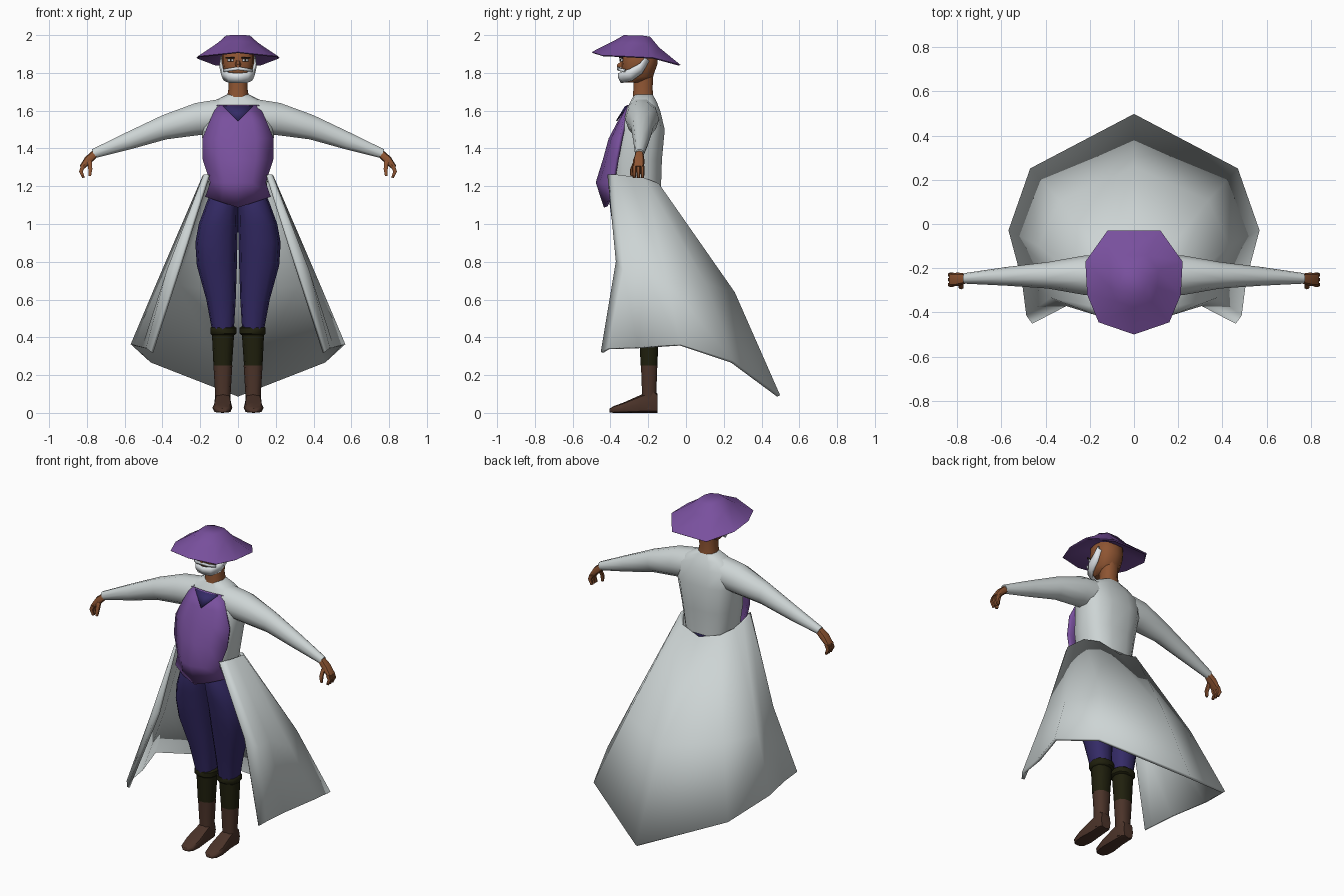
import bpy, bmesh, math
from mathutils import Vector as V


def mat(name, r, g, b):
    m = bpy.data.materials.new(name)
    m.diffuse_color = (r, g, b, 1)
    return m


WHITE = mat("coat white", .61, .66, .66)
PURPLE = mat("purple", .19, .08, .34)
NAVY = mat("navy", .035, .024, .135)
SKIN = mat("skin", .27, .09, .032)
BOOT = mat("boot brown", .07, .033, .022)
OLIVE = mat("dark olive", .014, .014, .004)
BEARD = mat("beard white", .78, .82, .85)
DARK = mat("brow dark", .02, .012, .01)


def make(name, verts, faces, material, mirror=False, thick=0, angle=50):
    """Mesh object with consistent normals, optional x mirror and thickness."""
    bm = bmesh.new()
    vs = [bm.verts.new(v) for v in verts]
    for f in faces:
        bm.faces.new([vs[i] for i in f])
    bmesh.ops.recalc_face_normals(bm, faces=bm.faces)
    me = bpy.data.meshes.new(name)
    bm.to_mesh(me)
    bm.free()
    me.materials.append(material)
    me.polygons.foreach_set("use_smooth", [True] * len(me.polygons))
    me.set_sharp_from_angle(angle=math.radians(angle))
    ob = bpy.data.objects.new(name, me)
    bpy.context.collection.objects.link(ob)
    if mirror:
        ob.modifiers.new("mirror", "MIRROR")
    if thick:
        s = ob.modifiers.new("thickness", "SOLIDIFY")
        s.thickness, s.offset = thick, 0
    return ob


def grid(rows, closed=False, caps=False):
    n, k = len(rows[0]), len(rows)
    verts = [p for r in rows for p in r]
    faces = [(i*n + j, i*n + (j+1) % n, (i+1)*n + (j+1) % n, (i+1)*n + j)
             for i in range(k-1) for j in range(n if closed else n-1)]
    if caps:
        faces += [tuple(range(n)), tuple(range((k-1)*n, k*n))]
    return verts, faces


def tube(name, secs, material, n=10, mirror=False, p=.8):
    """Loft of rounded sections (centre, u, v)."""
    def sp(t):
        return math.copysign(abs(t)**p, t) if abs(t) > 1e-6 else 0
    rows = [[V(c) + V(u)*sp(math.cos(2*math.pi*j/n)) + V(v)*sp(math.sin(2*math.pi*j/n))
             for j in range(n)] for c, u, v in secs]
    return make(name, *grid(rows, True, True), material, mirror)


def level(z, x0, x1, y0, y1):
    return ((x0+x1)/2, (y0+y1)/2, z), ((x1-x0)/2, 0, 0), (0, (y1-y0)/2, 0)


def upright(y, x0, x1, z0, z1):
    return ((x0+x1)/2, y, (z0+z1)/2), ((x1-x0)/2, 0, 0), (0, 0, (z1-z0)/2)


def limb(x, y, z, ry, h, tilt):
    return (x, y, z), (0, ry, 0), (h*math.sin(tilt), 0, h*math.cos(tilt))


# coat torso
tube("coat_body", [level(z, -x, x, a, b) for z, x, a, b in (
    (1.19, .15, -.40, -.13), (1.34, .175, -.40, -.125), (1.5, .195, -.37, -.11),
    (1.6, .195, -.32, -.135), (1.65, .13, -.295, -.155), (1.685, .06, -.275, -.175))],
    WHITE, 14, p=.75)

# sleeves
tube("sleeve", [limb(*a) for a in (
    (.10, -.235, 1.57, .09, .095, 0), (.22, -.232, 1.555, .09, .09, .05),
    (.39, -.232, 1.512, .06, .068, .15), (.58, -.237, 1.44, .042, .048, .3),
    (.765, -.246, 1.372, .024, .026, .4))], WHITE, 10, True, 1)

# coat skirt: columns from the front edge to the middle of the back
cols = [[(.155, -.41, 1.26), (.30, -.365, .80), (.455, -.445, .32)],
        [(.175, -.37, 1.26), (.37, -.33, .75), (.48, -.41, .34)],
        [(.18, -.30, 1.25), (.365, -.22, .75), (.50, -.25, .345)],
        [(.182, -.22, 1.24), (.425, -.10, .68), (.56, -.03, .36)],
        [(.13, -.15, 1.21), (.33, .10, .68), (.465, .245, .27)],
        [(0, -.135, 1.17), (0, .25, .635), (0, .49, .09)]]
make("coat_skirt", *grid(cols), WHITE, True, .018)

# vest: rows of (z centre, z edge, x edge, y centre, y edge)
rows = [[(u*x, yc + (ye-yc)*u*u, zc + (ze-zc)*abs(u)) for u in (-1, -.5, 0, .5, 1)]
        for zc, ze, x, yc, ye in (
            (1.625, 1.625, .11, -.305, -.295), (1.54, 1.54, .148, -.352, -.325),
            (1.45, 1.45, .185, -.40, -.345), (1.34, 1.34, .182, -.43, -.365),
            (1.22, 1.22, .142, -.468, -.385), (1.09, 1.145, .168, -.425, -.37))]
make("vest", *grid(rows), PURPLE, thick=.02)

# shirt triangle at the collar
make("shirt_collar", [(-.08, -.312, 1.624), (0, -.32, 1.624), (.08, -.312, 1.624),
                      (0, -.368, 1.545)], [(0, 1, 3), (1, 2, 3)], NAVY, thick=.006)

# trousers
tube("trouser_leg", [level(*a) for a in (
    (1.2, 0, .13, -.38, -.15), (1.11, 0, .168, -.405, -.135), (1.0, 0, .208, -.39, -.12),
    (.9, .003, .226, -.37, -.115), (.78, .006, .218, -.345, -.115),
    (.6, .012, .168, -.295, -.13), (.44, .022, .138, -.262, -.14))], NAVY, 12, True)

# boots
tube("boot_cuff", [level(*a) for a in (
    (.412, .018, .138, -.255, -.14), (.42, .008, .146, -.265, -.13),
    (.45, .008, .146, -.265, -.13), (.458, .018, .138, -.255, -.14))], OLIVE, 10, True)
tube("boot_top", [level(*a) for a in (
    (.25, .032, .13, -.242, -.15), (.42, .02, .138, -.25, -.142))], OLIVE, 10, True)
tube("boot_shaft", [level(*a) for a in (
    (.02, .042, .122, -.235, -.155), (.12, .038, .122, -.235, -.155),
    (.25, .03, .13, -.24, -.15))], BOOT, 10, True)
tube("boot_foot", [upright(*a) for a in (
    (-.15, .05, .118, 0, .10), (-.17, .04, .125, 0, .12), (-.24, .036, .125, 0, .095),
    (-.33, .03, .135, 0, .055), (-.385, .04, .125, 0, .035), (-.405, .06, .105, .003, .022))],
    BOOT, 8, True, .6)

# hands
tube("palm", [limb(*a) for a in (
    (.75, -.246, 1.378, .02, .022, .4), (.795, -.25, 1.338, .03, .022, .7),
    (.825, -.252, 1.30, .03, .015, 1.1))], SKIN, 8, True)
for i in range(3):
    y = -.23 - .022*i
    tube("finger", [limb(*a) for a in (
        (.82, y, 1.305, .011, .013, 1.2), (.832, y, 1.278, .011, .011, 1.6),
        (.818, y, 1.245, .008, .008, 1.9))], SKIN, 6, True)
tube("thumb", [limb(*a) for a in (
    (.785, -.265, 1.335, .012, .014, 1.3), (.782, -.285, 1.29, .011, .012, 1.5),
    (.785, -.288, 1.255, .007, .008, 1.6))], SKIN, 6, True)

# head, neck and nose
tube("neck", [level(z, -x, x, a, b) for z, x, a, b in (
    (1.66, .06, -.285, -.17), (1.72, .05, -.28, -.175), (1.80, .05, -.28, -.17))], SKIN, 10)
tube("head", [level(z, -x, x, a, b) for z, x, a, b in (
    (1.748, .045, -.32, -.22), (1.78, .072, -.338, -.175), (1.85, .085, -.343, -.15),
    (1.92, .085, -.335, -.15), (1.955, .05, -.30, -.19))], SKIN, 12)
tube("nose", [upright(*a) for a in (
    (-.33, -.018, .018, 1.825, 1.875), (-.365, -.01, .01, 1.828, 1.845))], SKIN, 6)

# beard: strip from ear to chin (x, y, bottom, top)
beard = [(.087, -.21, 1.865, 1.89), (.09, -.245, 1.80, 1.85), (.083, -.295, 1.762, 1.822),
         (.05, -.342, 1.75, 1.803), (0, -.352, 1.75, 1.798)]
make("beard", *grid([[(x*.85, y+.012, a), (x, y, (a+b)/2), (x, y, b)]
                     for x, y, a, b in beard]), BEARD, True, .014)
make("moustache", *grid([[(.075, -.325, 1.805), (.075, -.325, 1.82)],
                         [(.04, -.352, 1.81), (.04, -.352, 1.826)],
                         [(0, -.36, 1.815), (0, -.36, 1.833)]]), BEARD, True, .009)


def face_plate(name, z, x0, x1, h, y, m):
    make(name, [(x0, y, z), (x1, y+.012, z), (x1, y+.012, z+h), (x0, y, z+h)],
         [(0, 1, 2, 3)], m, True, .008)


face_plate("eye", 1.861, .024, .055, .012, -.348, BEARD)
face_plate("pupil", 1.861, .034, .044, .012, -.349, DARK)
face_plate("eyebrow", 1.876, .02, .065, .007, -.35, DARK)

# hat: one brim outline scaled to each ring
half = [(.16, -.445, 1.893), (.212, -.32, 1.888), (.22, -.17, 1.88), (.12, -.03, 1.843)]
brim = [(0, -.5, 1.91)] + half + [(-x, y, z) for x, y, z in reversed(half)]


def ring(s, dz, flat):
    return [(x*s, -.255 + (y+.255)*s, 1.885 + (z-1.885)*flat + dz) for x, y, z in brim]


make("hat", *grid([ring(.4, .04, .3), ring(.97, -.005, 1), ring(1, 0, 1),
                   ring(.5, .073, .55), ring(.29, .113, .15)], True, True), PURPLE, angle=60)
